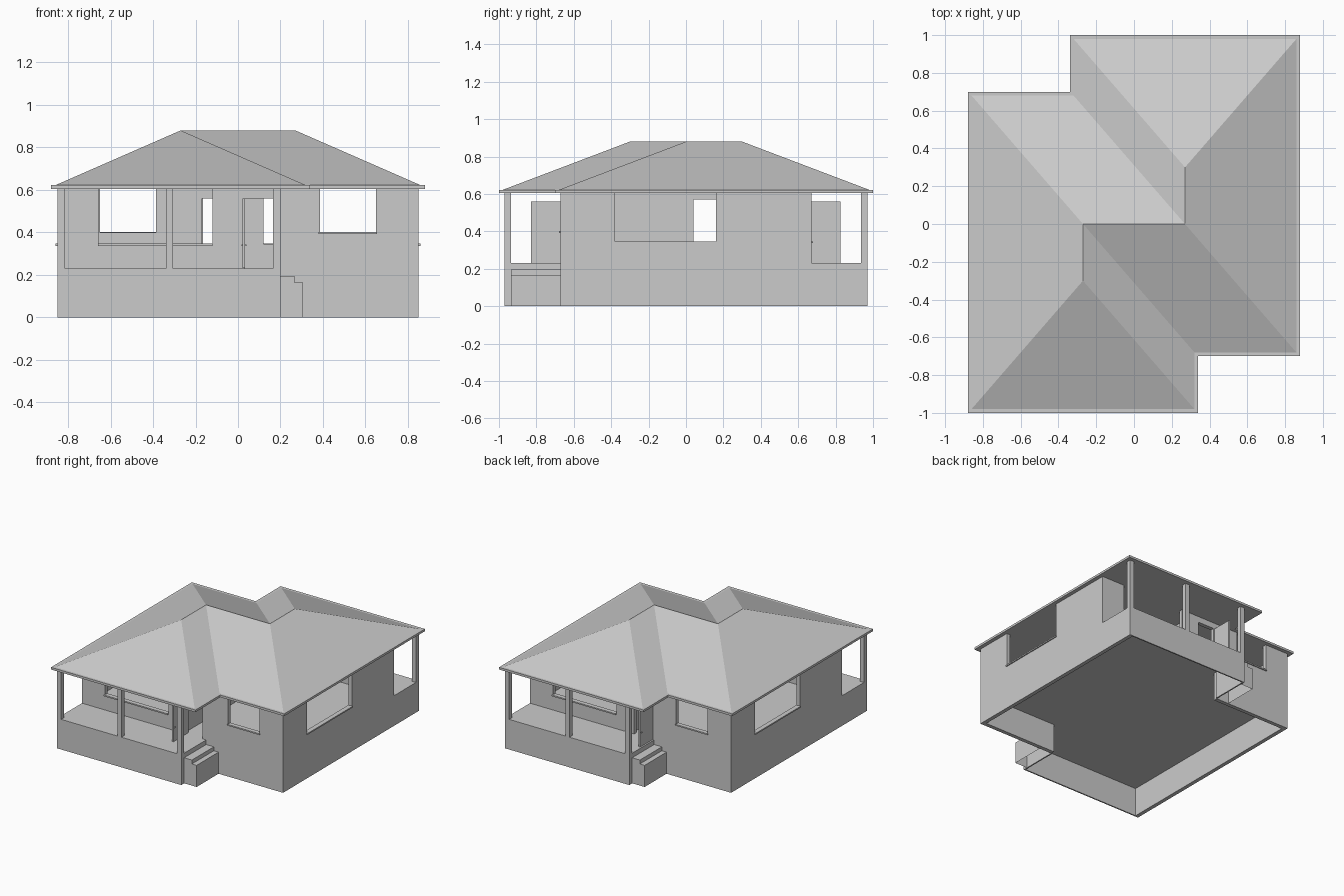
import bpy, bmesh, math
from mathutils import Matrix

cube = bpy.data.objects.get("Cube")
if cube:
    bpy.data.objects.remove(cube, do_unlink=True)

grey = bpy.data.materials.new("plain_grey")
grey.use_nodes = True
grey.diffuse_color = (0.6, 0.6, 0.6, 1)
grey.node_tree.nodes["Principled BSDF"].inputs["Base Color"].default_value = (0.6, 0.6, 0.6, 1)

BODY_X, BODY_Y, PORCH_Y, PORCH_X = 0.85, 0.67, 0.97, 0.2
FLOOR, EAVE, RIM = 0.23, 0.605, 0.622
THICK = 0.03


def finish(name, bm):
    bmesh.ops.recalc_face_normals(bm, faces=bm.faces)
    mesh = bpy.data.meshes.new(name)
    bm.to_mesh(mesh)
    bm.free()
    mesh.materials.append(grey)
    obj = bpy.data.objects.new(name, mesh)
    bpy.context.collection.objects.link(obj)
    return obj


def prism(name, outline, axis, start, end, open_bottom=False):
    """Extrude a flat outline along an axis."""
    place = {"x": lambda a, b, d: (d, a, b),
             "y": lambda a, b, d: (a, d, b),
             "z": lambda a, b, d: (a, b, d)}[axis]
    bm = bmesh.new()
    rings = [[bm.verts.new(place(a, b, d)) for a, b in outline] for d in (start, end)]
    n = len(outline)
    for ring in rings:
        bm.faces.new(ring)
    for i in range(n):
        j = (i + 1) % n
        bm.faces.new((rings[0][i], rings[0][j], rings[1][j], rings[1][i]))
    bmesh.ops.recalc_face_normals(bm, faces=bm.faces)
    if open_bottom:
        under = [f for f in bm.faces if f.normal.z < -0.9]
        bmesh.ops.delete(bm, geom=under, context="FACES")
    return finish(name, bm)


def box(name, x, y, z):
    rect = [(x[0], y[0]), (x[1], y[0]), (x[1], y[1]), (x[0], y[1])]
    return prism(name, rect, "z", *z)


def twin(obj, name):
    """Repeat a part on the opposite side, turned half round."""
    other = obj.copy()
    other.name = name
    other.matrix_world = Matrix.Rotation(math.pi, 4, "Z")
    bpy.context.collection.objects.link(other)


def turned(points):
    return points + [(-x, -y) for x, y in points]


# Side wall with its window notch and the low porch end
side = prism("right_wall", [
    (-PORCH_Y, 0), (BODY_Y, 0), (BODY_Y, EAVE), (0.38, EAVE), (0.38, 0.345),
    (-0.16, 0.345), (-0.16, EAVE), (-BODY_Y, EAVE), (-BODY_Y, FLOOR), (-PORCH_Y, FLOOR)],
    "x", -BODY_X, -BODY_X + THICK)
twin(side, "left_wall")

# Front wall with porch window, door opening and wing window
front = prism("front_wall", [
    (-BODY_X + THICK, FLOOR), (0.03, FLOOR), (0.03, 0.56), (0.17, 0.56), (0.17, FLOOR),
    (PORCH_X, FLOOR), (PORCH_X, 0), (BODY_X - THICK, 0), (BODY_X - THICK, EAVE),
    (0.65, EAVE), (0.65, 0.4), (0.385, 0.4), (0.385, EAVE),
    (-0.12, EAVE), (-0.12, 0.345), (-0.655, 0.345), (-0.655, EAVE), (-BODY_X + THICK, EAVE)],
    "y", -BODY_Y, -BODY_Y + THICK)
twin(front, "back_wall")

# Porch base
base = box("front_porch_base", (-BODY_X + THICK, PORCH_X), (-PORCH_Y, -PORCH_Y + 0.01), (0, FLOOR))
twin(base, "back_porch_base")
end = box("front_porch_end", (PORCH_X - 0.01, PORCH_X), (-PORCH_Y + 0.01, -BODY_Y), (0, FLOOR))
twin(end, "back_porch_end")

# Floor across the house and both porches
inset = 0.005
prism("floor", turned([
    (-BODY_X + inset, -PORCH_Y + inset), (PORCH_X - inset, -PORCH_Y + inset),
    (PORCH_X - inset, -BODY_Y + inset), (BODY_X - inset, -BODY_Y + inset)]),
    "z", FLOOR - 0.01, FLOOR)

# Porch posts
for label, x in (("outer", -BODY_X), ("middle", -0.34), ("step", PORCH_X - 0.035)):
    post = box(f"front_{label}_post", (x, x + 0.035), (-PORCH_Y, -PORCH_Y + 0.035), (FLOOR, EAVE))
    twin(post, f"back_{label}_post")

# Steps beside the porch, hollow underneath
steps = prism("front_steps", [
    (PORCH_X, 0), (0.305, 0), (0.305, 0.165), (0.265, 0.165), (0.265, 0.195), (PORCH_X, 0.195)],
    "y", -0.935, -BODY_Y, open_bottom=True)
twin(steps, "back_steps")

# Window sills
for label, x, y, top in (
        ("porch", (-0.66, -0.12), (-BODY_Y - 0.008, -BODY_Y + 0.01), 0.347),
        ("wing", (0.38, 0.655), (-BODY_Y - 0.008, -BODY_Y + 0.01), 0.402),
        ("side", (-BODY_X - 0.008, -BODY_X + 0.01), (-0.165, 0.385), 0.347)):
    sill = box(f"{label}_sill", x, y, (top - 0.01, top))
    twin(sill, f"{label}_sill_opposite")

# Open doors with knobs
for label, x, y0, y1 in (("front", 0.022, -0.83, -BODY_Y), ("back", -0.19, BODY_Y, 0.825)):
    box(f"{label}_door", (x, x + 0.012), (y0, y1), (FLOOR + 0.002, 0.56))
    knob_y = y0 + 0.015 if label == "front" else y1 - 0.015
    box(f"{label}_door_knob", (x - 0.006, x + 0.018), (knob_y - 0.004, knob_y + 0.004), (0.335, 0.343))

# Inner wall with a doorway
prism("inner_wall", [
    (-BODY_Y + THICK, FLOOR), (0.04, FLOOR), (0.04, 0.57), (0.18, 0.57), (0.18, FLOOR),
    (BODY_Y - THICK, FLOOR), (BODY_Y - THICK, EAVE), (-BODY_Y + THICK, EAVE)],
    "x", -0.01, 0.01)

# Flat eave plate
prism("eaves", turned([(-0.88, -1), (0.34, -1), (0.34, -0.7), (0.88, -0.7)]), "z", EAVE, RIM)

# Hipped roof, one half turned to make the other
bm = bmesh.new()
rim = [bm.verts.new((x, y, RIM)) for x, y in
       turned([(-0.86, -0.98), (0.32, -0.98), (0.32, -0.68), (0.86, -0.68)])]
ridge = [bm.verts.new((x, y, 0.88)) for x, y in turned([(-0.27, -0.3), (-0.27, 0)])]
for h in (0, 1):
    a, b, c, d = rim[4 * h:4 * h + 4]
    p, q = ridge[2 * h:2 * h + 2]
    far_q = ridge[3 - 2 * h]
    far_d = rim[7 - 4 * h]
    for face in ((a, b, p), (b, c, q, p), (c, d, far_q, q), (a, p, q, far_d)):
        bm.faces.new(face)
finish("roof", bm)
